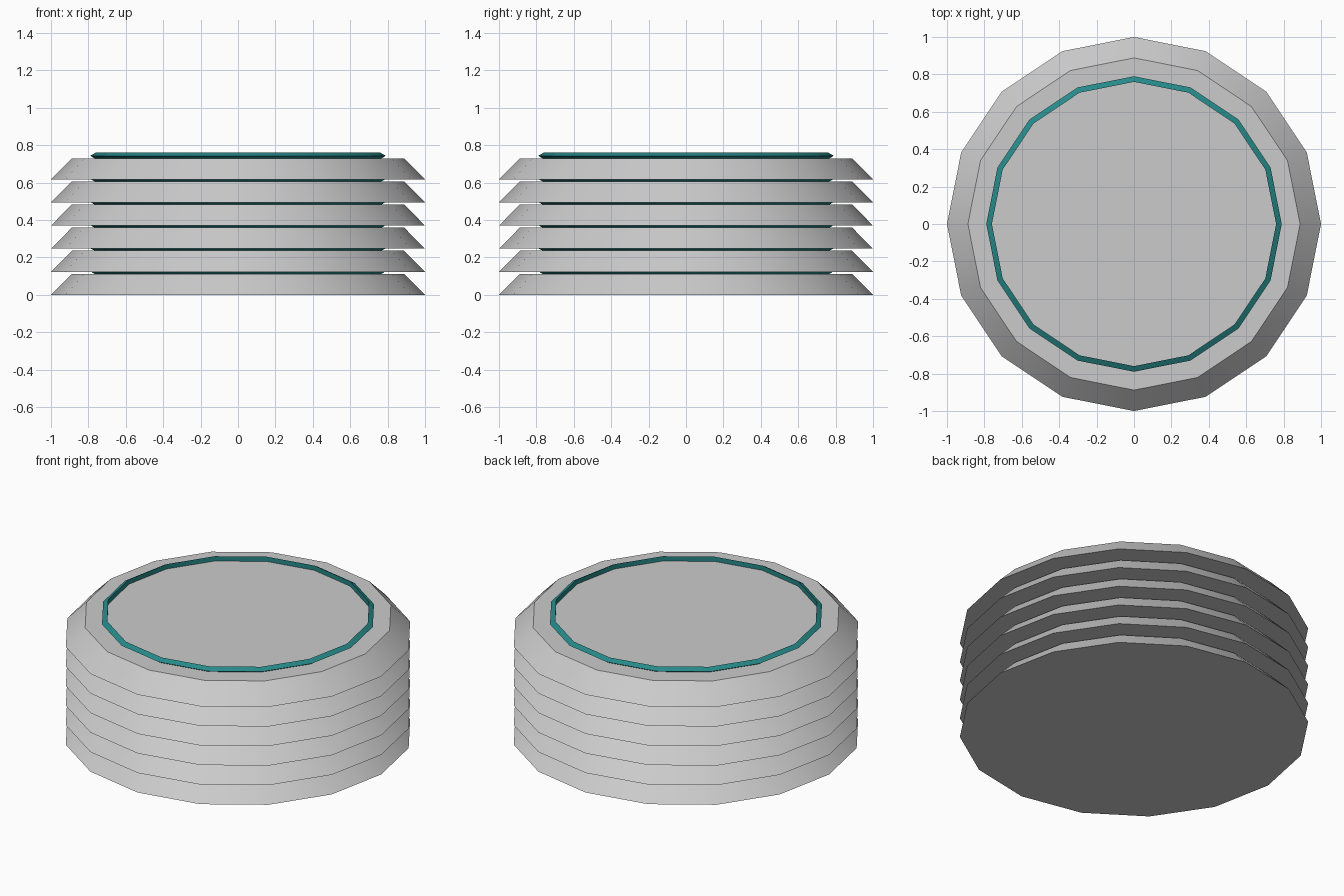
import bpy, math

if "Cube" in bpy.data.objects:
    bpy.data.objects.remove(bpy.data.objects["Cube"])

PITCH, PLATE_H, SIDES = 0.1235, 0.113, 16
teal = bpy.data.materials.new("teal")
teal.diffuse_color = (0.02, 0.25, 0.25, 1)
teal.use_nodes = True
teal.node_tree.nodes["Principled BSDF"].inputs["Base Color"].default_value = teal.diffuse_color


def finish(name):
    o = bpy.context.object
    o.name = name
    bpy.ops.object.shade_smooth_by_angle(angle=math.radians(30))
    return o


for i in range(6):
    z = i * PITCH
    # Bevelled plate: wide base, narrower top
    bpy.ops.mesh.primitive_cone_add(vertices=SIDES, radius1=1.0, radius2=0.888,
                                    depth=PLATE_H, location=(0, 0, z + PLATE_H / 2))
    finish(f"plate_{i + 1}")

    # Triangular-section coloured rim ring resting on the plate
    bpy.ops.mesh.primitive_torus_add(major_segments=SIDES, minor_segments=3,
                                     major_radius=0.77, minor_radius=0.02,
                                     location=(0, 0, z + 0.126))
    finish(f"rim_ring_{i + 1}").data.materials.append(teal)
